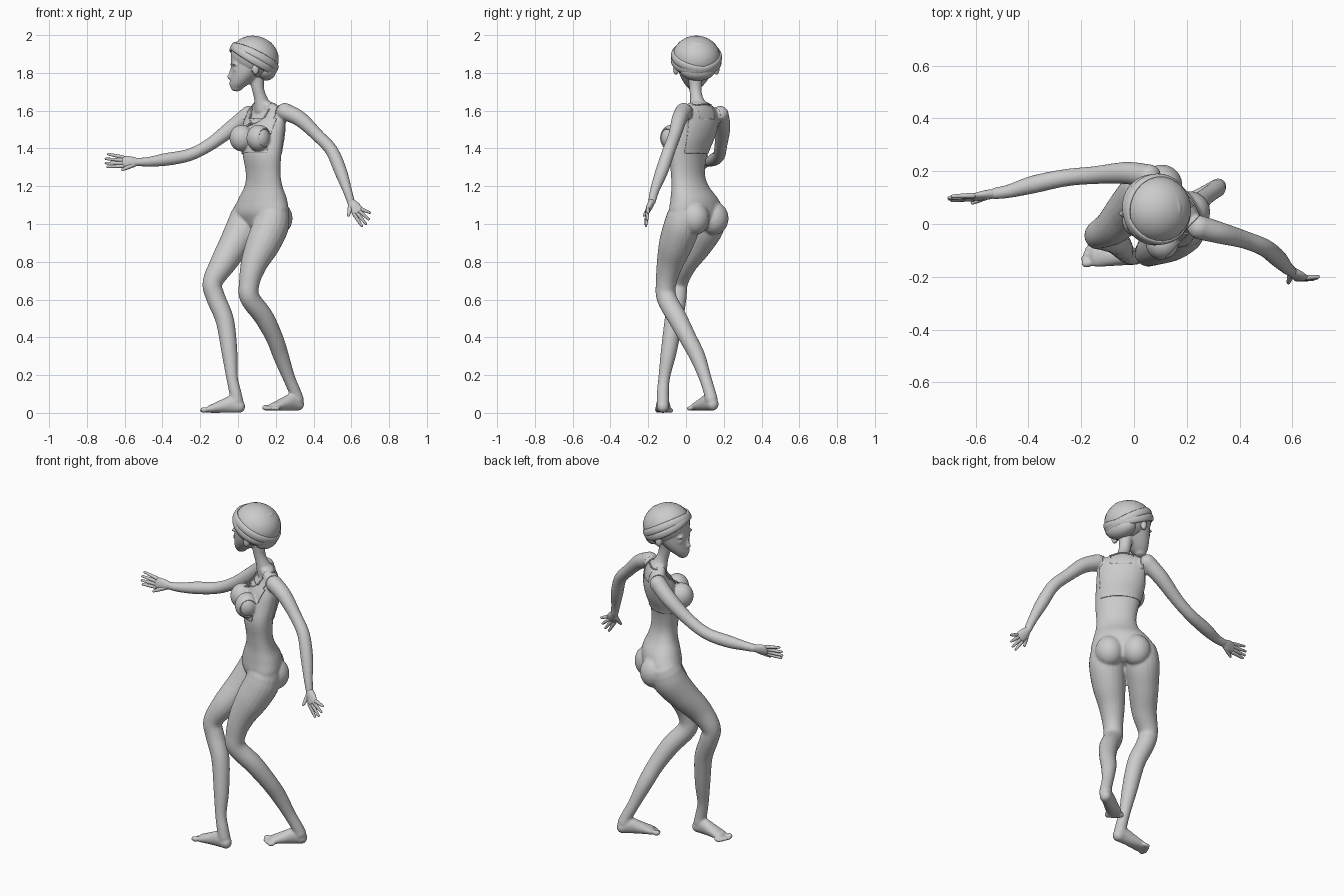
import bpy, bmesh
from math import sin, cos, pi, radians
from mathutils import Vector, Matrix
from mathutils.bvhtree import BVHTree

if "Cube" in bpy.data.objects:
    bpy.data.objects.remove(bpy.data.objects["Cube"])

UP = Vector((0, 0, 1))
LAT = Vector((-0.72, 0.69, 0)).normalized()   # figure's right
FWD = Vector((-0.69, -0.72, 0)).normalized()  # figure's front


def spline(pts, n=6):
    P = [Vector(p) for p in pts]
    P = [2 * P[0] - P[1]] + P + [2 * P[-1] - P[-2]]
    out = []
    for i in range(1, len(P) - 2):
        a, b, c, d = P[i - 1:i + 3]
        for k in range(n):
            t = k / n
            out.append(0.5 * (2 * b + (c - a) * t + (2 * a - 5 * b + 4 * c - d) * t * t
                              + (3 * b - a - 3 * c + d) * t ** 3))
    return out + [P[-2]]


def tube(bm, pts, ref=LAT, axis=None, M=Matrix(), seg=20, cap=0.9, n=6):
    """Loft of ellipses (x, y, z, half width along ref, half depth) with rounded ends."""
    pts = [tuple(p) + ((p[3],) if len(p) == 4 else ()) for p in pts]
    S = spline(pts, n)
    rows = []
    for i, p in enumerate(S):
        a, b = S[max(i - 1, 0)].to_3d(), S[min(i + 1, len(S) - 1)].to_3d()
        t = (axis or (Vector(S[min(i + 1, len(S) - 1)][:3]) - Vector(S[max(i - 1, 0)][:3]))).normalized()
        rows.append((Vector(p[:3]), t, p[3], p[4]))

    def ends(row, sign):
        c, t, a, b = row
        return [(c + t * sign * min(a, b) * cap * sin(f), t, a * cos(f), b * cos(f)) for f in (0.5, 1.0, 1.4)]
    rows = ends(rows[0], -1)[::-1] + rows + ends(rows[-1], 1)
    rings = []
    for c, t, a, b in rows:
        s = (ref - t * ref.dot(t)).normalized()
        u = t.cross(s)
        rings.append([bm.verts.new(M @ (c + s * a * cos(2 * pi * k / seg) + u * b * sin(2 * pi * k / seg)))
                      for k in range(seg)])
    for r, q in zip(rings, rings[1:]):
        for k in range(seg):
            bm.faces.new((r[k], r[(k + 1) % seg], q[(k + 1) % seg], q[k]))
    bm.faces.new(rings[0][::-1])
    bm.faces.new(rings[-1])


def ell(bm, c, scale, M=Matrix(), rot=Matrix()):
    bmesh.ops.create_uvsphere(bm, u_segments=24, v_segments=16, radius=1,
                              matrix=M @ Matrix.Translation(c) @ rot @ Matrix.Diagonal((*scale, 1)))


def finish(bm, name, recalc=True):
    if recalc:
        bmesh.ops.recalc_face_normals(bm, faces=bm.faces[:])
    for f in bm.faces:
        f.smooth = True
    me = bpy.data.meshes.new(name)
    bm.to_mesh(me)
    bm.free()
    ob = bpy.data.objects.new(name, me)
    bpy.context.collection.objects.link(ob)
    return ob


# torso
body = bmesh.new()
tube(body, [(.125, .055, 1.0, .125, .085), (.12, .055, 1.06, .175, .105), (.13, .045, 1.13, .152, .1),
            (.135, .022, 1.2, .118, .077), (.133, .01, 1.27, .108, .07), (.127, .012, 1.37, .12, .08),
            (.132, .04, 1.46, .13, .085), (.14, .06, 1.53, .132, .075), (.148, .075, 1.59, .12, .05),
            (.137, .068, 1.635, .065, .042)], axis=UP, seg=40, cap=0.4)
chest, pelvis = Vector((.127, .035, 1.455)), Vector((.118, .055, 1.03))
for s in (-1, 1):
    ell(body, chest + FWD * .09 + LAT * .062 * s, (.06, .06, .066))
    ell(body, pelvis - FWD * .058 + LAT * .073 * s, (.078, .078, .088))
# neck
tube(body, [(.135, .068, 1.61, .05), (.118, .055, 1.67, .034), (.105, .05, 1.72, .033), (.1, .05, 1.78, .04)])
# arms
tube(body, [(.06, .18, 1.582, .046), (-.03, .193, 1.51, .042), (-.15, .185, 1.42, .034), (-.26, .175, 1.365, .033),
            (-.38, .15, 1.342, .034), (-.47, .125, 1.33, .026), (-.53, .115, 1.328, .022)], ref=UP)
tube(body, [(.245, -.012, 1.597, .046), (.33, -.035, 1.555, .041), (.42, -.06, 1.47, .034), (.495, -.09, 1.39, .034),
            (.543, -.128, 1.28, .034), (.578, -.165, 1.18, .025), (.597, -.18, 1.12, .021)])
# legs
tube(body, [(.05, .122, 1.04, .09), (.03, .105, .98, .094), (-.02, .055, .89, .083), (-.08, -.01, .79, .069),
            (-.135, -.042, .69, .053), (-.118, -.048, .61, .051), (-.07, -.065, .49, .049), (-.045, -.092, .32, .042),
            (-.032, -.115, .19, .031), (-.015, -.122, .11, .032), (-.005, -.122, .06, .034)])
tube(body, [(.185, -.012, 1.04, .09), (.17, -.025, .98, .096), (.13, -.055, .89, .09), (.085, -.085, .79, .071),
            (.06, -.105, .69, .055), (.062, -.103, .61, .053), (.135, -.05, .51, .052), (.192, .008, .4, .046),
            (.228, .06, .3, .042), (.268, .1, .19, .033), (.302, .125, .11, .032), (.315, .135, .07, .034)])


# feet with toes
def foot(heel, toe, z0, inner):
    heel, toe = Vector((*heel, z0)), Vector((*toe, z0))
    d = toe - heel
    side = UP.cross(d).normalized() * inner
    rings = []
    for t, w, h in ((.12, .032, .034), (.3, .034, .046), (.55, .039, .034), (.78, .043, .021)):
        rings.append((*(heel + d * t + UP * h), w, h))
    tube(body, rings, ref=side, axis=d.normalized())
    ang = Matrix.Rotation(d.to_2d().angle_signed(Vector((1, 0))), 4, 'Z')
    for i, t in enumerate((.91, .92, .89, .86, .81)):
        r = .016 if i == 0 else .0115
        ell(body, heel + d * t + side * (.03 - .0185 * i) + UP * r, (.022, r * .9, r), rot=ang)


foot((.038, -.123), (-.2, -.12), 0, 1)
foot((.345, .158), (.145, .03), .012, -1)

# head
HM = Matrix.Translation((.085, .055, 0)) @ Matrix.Rotation(radians(7), 4, 'Z')
Y = Vector((0, 1, 0))
tube(body, [(-.093, 0, 1.717, .03, .03), (-.075, 0, 1.745, .056, .053), (-.047, 0, 1.79, .083, .078),
            (-.02, 0, 1.84, .1, .103), (0, 0, 1.89, .108, .122), (.005, 0, 1.94, .09, .1)],
     ref=Y, axis=UP, M=HM, seg=32, cap=0.5)
ell(body, (-.127, 0, 1.779), (.018, .013, .014), HM)
tube(body, [(-.116, 0, 1.825, .009), (-.126, 0, 1.79, .011)], ref=Y, M=HM)
ell(body, (-.122, 0, 1.745), (.011, .022, .006), HM)
ell(body, (-.12, 0, 1.734), (.011, .018, .006), HM)
for s in (-1, 1):
    ell(body, (-.005, .108 * s, 1.82), (.02, .016, .032), HM)
    ell(body, (-.112, .042 * s, 1.845), (.012, .03, .007), HM)
    ell(body, (-.104, .042 * s, 1.817), (.012, .02, .011), HM)

body = finish(body, "body")
m = body.modifiers.new("blend", 'REMESH')
m.mode, m.voxel_size, m.use_smooth_shade = 'VOXEL', .0065, True
m = body.modifiers.new("soften", 'SMOOTH')
m.factor, m.iterations = .5, 5


# hands
def hand(name, wrist, knuckle, spread, tips, thumb):
    bm = bmesh.new()
    w, k, sp = Vector(wrist), Vector(knuckle), Vector(spread).normalized()
    tube(bm, [(*w, .02, .018), (*w.lerp(k, .5), .03, .017), (*k, .032, .012)], ref=sp, cap=.6)
    for i, tip in enumerate(tips):
        b, t = k + sp * (.024 - .016 * i), Vector(tip)
        tube(bm, [(*b, .0105), (*b.lerp(t, .5), .009), (*t, .0065)], ref=sp, seg=10)
    b, t = w.lerp(k, .3) - sp * .015, Vector(thumb)
    tube(bm, [(*b, .014), (*b.lerp(t, .6), .0105), (*t, .007)], ref=sp.cross(t - b), seg=10)
    return finish(bm, name)


hand("right_hand", (-.53, .115, 1.328), (-.608, .102, 1.33), (0, .25, 1),
     [(-.688, .105, 1.37), (-.7, .1, 1.345), (-.7, .095, 1.322), (-.69, .09, 1.303)], (-.612, .08, 1.287))
hand("left_hand", (.597, -.18, 1.12), (.635, -.205, 1.065), (.8, .1, .5),
     [(.698, -.2, 1.06), (.692, -.205, 1.025), (.678, -.21, 1.0), (.655, -.212, .99)], (.585, -.222, 1.045))

# wrapped hair with two crossing bands
bm = bmesh.new()
ell(bm, (.004, 0, 1.883), (.13, .127, .112), HM, Matrix.Rotation(radians(20), 4, 'Y'))
ell(bm, (.055, 0, 1.815), (.062, .095, .055), HM, Matrix.Rotation(radians(25), 4, 'Y'))
finish(bm, "hair")
for name, tilt, roll in (("head_band_upper", 30, 9), ("head_band_lower", 27, -9)):
    bm = bmesh.new()
    R = Matrix.Rotation(radians(roll), 4, 'X') @ Matrix.Rotation(radians(tilt), 4, 'Y')
    ring = [(R @ Vector((.131 * cos(pi * k / 12), .127 * sin(pi * k / 12), 0))) + Vector((0, 0, 1.877))
            for k in range(25)]
    tube(bm, [(*p, .021, .009) for p in ring], ref=R @ UP, M=HM, seg=12, n=3)
    finish(bm, name)

# cropped top, lifted off the blended body surface
dg = bpy.context.evaluated_depsgraph_get()
skin = body.evaluated_get(dg).to_mesh()
bm = bmesh.new()
bm.from_mesh(skin)
tree = BVHTree.FromBMesh(bm)
mid = Vector((.15, .08, 0))
for co, no in ((Vector((0, 0, 1.375)), -UP), (Vector((0, 0, 1.66)), UP), (mid + LAT * .118, LAT), (mid - LAT * .118, -LAT)):
    bmesh.ops.bisect_plane(bm, geom=bm.verts[:] + bm.edges[:] + bm.faces[:], plane_co=co, plane_no=no, clear_outer=True)
for co, no in ((Vector((0, 0, 1.555)), UP), (mid + LAT * .06, LAT), (mid - LAT * .06, LAT),
               (mid + LAT * .105, LAT), (mid - LAT * .105, LAT)):
    bmesh.ops.bisect_plane(bm, geom=bm.verts[:] + bm.edges[:] + bm.faces[:], plane_co=co, plane_no=no)


def bare(f):
    c = f.calc_center_median()
    s = abs((c - mid).dot(LAT))
    return c.z > 1.555 and not (.06 < s < .105) or (c - mid).to_2d().length > .26


bmesh.ops.delete(bm, geom=[f for f in bm.faces if bare(f)], context='FACES')
bm.normal_update()
shift = [(v, v.normal * .005) for v in bm.verts]
for v, d in shift:
    v.co += d
top = finish(bm, "cropped_top", recalc=False)
m = top.modifiers.new("thickness", 'SOLIDIFY')
m.thickness, m.offset = .006, -1

# necklace resting on the skin
bm = bmesh.new()
loop = []
for k in range(33):
    a = 2 * pi * k / 32
    p = mid + FWD * (.03 + .1 * cos(a)) + LAT * .062 * sin(a) + UP * (1.605 - .055 * cos(a))
    co, no = tree.find_nearest(p)[:2]
    loop.append((*(co + no * .003), .004))
tube(bm, loop, ref=FWD + UP * .3, seg=8, n=2)
finish(bm, "necklace")
body.evaluated_get(dg).to_mesh_clear()
